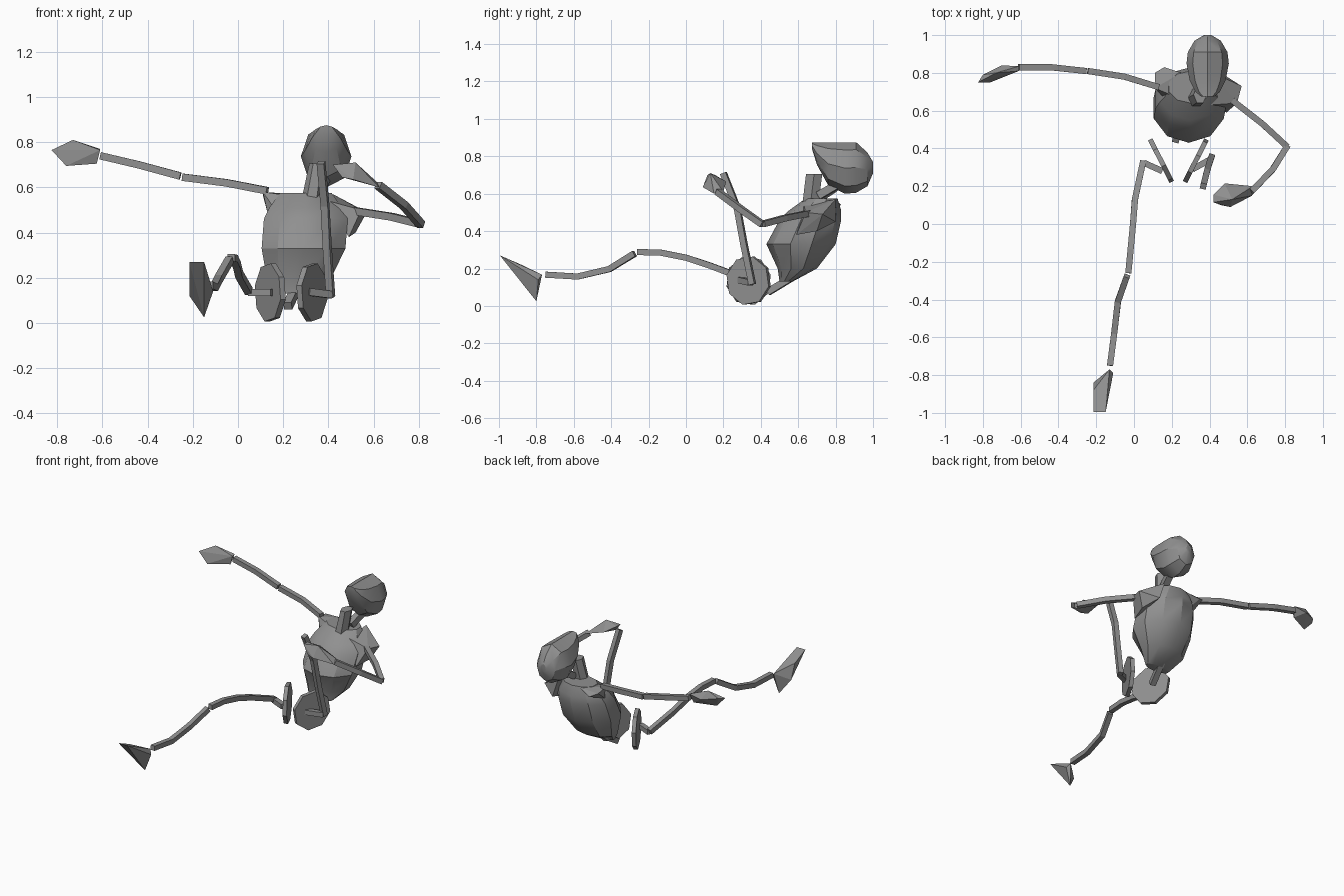
import bpy, bmesh, math
from mathutils import Vector

default_cube = bpy.data.objects.get("Cube")
if default_cube:
    bpy.data.objects.remove(default_cube, do_unlink=True)

# Single grey material
grey = bpy.data.materials.new("plain_grey")
grey.use_nodes = True
grey_colour = (.28, .28, .28, 1)
grey.diffuse_color = grey_colour
grey.node_tree.nodes["Principled BSDF"].inputs["Base Color"].default_value = grey_colour


def finish(name, bm, smooth_angle=None):
    """Turn a bmesh into a named object with the grey material."""
    bmesh.ops.recalc_face_normals(bm, faces=bm.faces[:])
    mesh = bpy.data.meshes.new(name)
    bm.to_mesh(mesh)
    bm.free()
    mesh.materials.append(grey)
    obj = bpy.data.objects.new(name, mesh)
    bpy.context.collection.objects.link(obj)
    if smooth_angle:
        bpy.ops.object.select_all(action='DESELECT')
        obj.select_set(True)
        bpy.context.view_layer.objects.active = obj
        bpy.ops.object.shade_smooth_by_angle(angle=math.radians(smooth_angle))
    return obj


def skin(name, rings, smooth_angle=None):
    """Bridge equal rings of points and cap both ends."""
    bm = bmesh.new()
    loops = [[bm.verts.new(point) for point in ring] for ring in rings]
    count = len(loops[0])
    for lower, upper in zip(loops, loops[1:]):
        for i in range(count):
            j = (i + 1) % count
            bm.faces.new((lower[i], lower[j], upper[j], upper[i]))
    bm.faces.new(loops[0][::-1])
    bm.faces.new(loops[-1])
    return finish(name, bm, smooth_angle)


def ellipse(centre, across, along, sides, turn=0.0):
    """Ring of points around a centre, spanned by two vectors."""
    angles = [math.tau * (i + turn) / sides for i in range(sides)]
    return [Vector(centre) + across * math.cos(a) + along * math.sin(a) for a in angles]


def rod(name, path, radius=.023):
    """Square bar following a path of points."""
    points = [Vector(p) for p in path]
    rings = []
    for i, point in enumerate(points):
        before, after = points[max(i - 1, 0)], points[min(i + 1, len(points) - 1)]
        tangent = (after - before).normalized()
        side = tangent.cross(Vector((0, 0, 1))).normalized()
        rings.append(ellipse(point, side * radius, side.cross(tangent) * radius, 4, .5))
    return skin(name, rings)


def hull(name, points):
    """Faceted solid wrapped around a few corner points."""
    bm = bmesh.new()
    for point in points:
        bm.verts.new(point)
    result = bmesh.ops.convex_hull(bm, input=bm.verts[:])
    spare = {v for v in result["geom_interior"] if isinstance(v, bmesh.types.BMVert)}
    bmesh.ops.delete(bm, geom=list(spare), context='VERTS')
    return finish(name, bm)


X, Y, Z = Vector((1, 0, 0)), Vector((0, 1, 0)), Vector((0, 0, 1))

# Head: upright rings running from the face to the back of the skull
head_sections = [  # y, centre z, half width, half height
    (.675, .855, .035, .02), (.70, .815, .065, .06), (.76, .76, .095, .115),
    (.85, .737, .112, .137), (.91, .74, .105, .135), (.97, .73, .07, .09), (1, .74, .02, .03)]
skin("head", [ellipse((.39, y, z), X * w, Z * h, 8) for y, z, w, h in head_sections], 30)

# Torso: level rings from the waist to the collar
torso_sections = [  # centre x, front y, back y, z, half width
    (.26, .50, .57, .13, .09), (.27, .49, .70, .2, .15), (.29, .43, .80, .33, .195),
    (.30, .50, .83, .46, .195), (.30, .55, .83, .51, .17), (.30, .64, .81, .575, .12)]
skin("torso", [ellipse((x, (front + back) / 2, z), X * w, Y * (back - front) / 2, 10, .5)
               for x, front, back, z, w in torso_sections], 30)

# Shoulders
hull("right_shoulder", [(.11, .72, .58), (.11, .80, .565), (.13, .70, .49), (.25, .80, .57),
                        (.25, .66, .56), (.16, .83, .54), (.2, .62, .45)])
hull("left_shoulder", [(.57, .73, .49), (.545, .64, .50), (.49, .59, .38), (.52, .70, .40),
                       (.42, .80, .57), (.40, .63, .54), (.46, .80, .45)])

# Neck and the short links of the spine
skin("neck", [ellipse(centre, X * w, Y * d, 6) for centre, w, d in
              [((.325, .665, .54), .045, .05), ((.35, .685, .705), .035, .05)]])
rod("skull_link", [(.36, .71, .59), (.39, .83, .66)], .03)
rod("tail_link", [(.22, .44, .075), (.26, .58, .16)], .026)

# Hip discs, a mirrored pair angled towards the front
for label, sign in (("right", -1), ("left", 1)):
    middle = Vector((.235 + sign * .092, .335, .135))
    outward = Vector((sign * .89, -.45, 0))
    in_plane = outward.cross(Z)
    skin(label + "_hip_disc", [ellipse(middle + outward * offset, in_plane * .13, Z * .132, 8, .3)
                               for offset in (-.013, .013)])

# Right leg and foot
rod("right_hip_stub", [(.15, .28, .135), (.05, .325, .135)])
rod("right_thigh", [(.048, .33, .14), (.005, .13, .215), (-.005, 0, .258),
                    (-.018, -.136, .285), (-.03, -.26, .288)])
rod("right_shin", [(-.037, -.275, .28), (-.085, -.41, .197), (-.105, -.58, .157), (-.127, -.75, .167)])
hull("right_foot", [(-.215, -.995, .27), (-.15, -.995, .27), (-.13, -.77, .167),
                    (-.11, -.79, .14), (-.15, -.80, .025), (-.215, -.84, .12), (-.215, -.88, .22)])

# Left leg, raised at the hip
rod("left_hip_stub", [(.31, .29, .138), (.41, .345, .125)])
rod("left_thigh", [(.41, .355, .115), (.395, .31, .33), (.385, .275, .52), (.367, .2, .71)])

# Right arm and hand, stretched sideways
rod("right_upper_arm", [(.13, .725, .585), (-.05, .78, .62), (-.245, .81, .645)])
rod("right_forearm", [(-.255, .81, .65), (-.44, .83, .70), (-.61, .83, .74)])
hull("right_hand", [(-.825, .75, .765), (-.80, .79, .77), (-.73, .80, .81), (-.70, .84, .755),
                    (-.76, .75, .695), (-.61, .835, .77), (-.61, .81, .765), (-.625, .81, .705)])

# Left arm and hand, folded forwards
rod("left_upper_arm", [(.52, .655, .495), (.68, .53, .47), (.81, .41, .438)])
rod("left_forearm", [(.81, .41, .435), (.735, .29, .52), (.62, .17, .61)])
hull("left_hand", [(.42, .115, .70), (.42, .155, .70), (.52, .13, .71), (.48, .215, .665),
                   (.46, .10, .645), (.51, .09, .635), (.63, .20, .61), (.625, .15, .60)])
